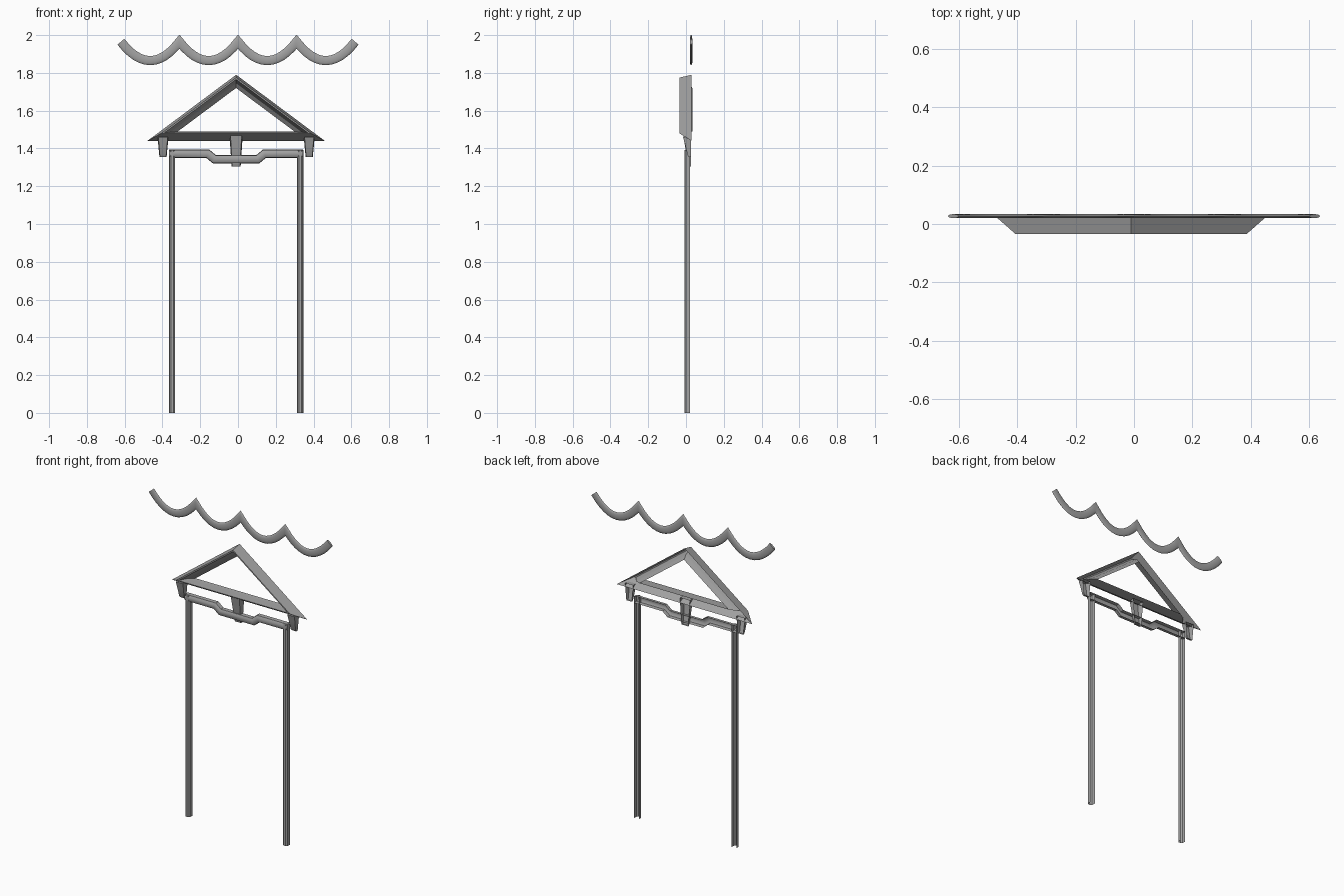
import bpy, bmesh, math
from mathutils import Vector

if "Cube" in bpy.data.objects:
    bpy.data.objects.remove(bpy.data.objects["Cube"])

CX = -0.01  # centre line of the doorway


def material(name, rgb):
    m = bpy.data.materials.new(name)
    m.diffuse_color = (*rgb, 1)
    m.use_nodes = True
    m.node_tree.nodes["Principled BSDF"].inputs["Base Color"].default_value = m.diffuse_color
    return m


STONE = material("grey_stone", (0.36, 0.36, 0.36))


def finish(name, bm, angle=35):
    """Orient faces outward (towards the front for open shells) and link."""
    bmesh.ops.recalc_face_normals(bm, faces=bm.faces)
    if sum(f.normal.y * f.calc_area() for f in bm.faces) > 1e-5:
        bmesh.ops.reverse_faces(bm, faces=bm.faces)
    me = bpy.data.meshes.new(name)
    bm.to_mesh(me)
    bm.free()
    me.materials.append(STONE)
    ob = bpy.data.objects.new(name, me)
    bpy.context.collection.objects.link(ob)
    bpy.context.view_layer.objects.active = ob
    ob.select_set(True)
    bpy.ops.object.shade_smooth_by_angle(angle=math.radians(angle))
    ob.select_set(False)
    return ob


def bridge(bm, rings, closed):
    """Join successive rings of vertices with quads."""
    n = len(rings[0])
    for a, b in zip(rings, rings[1:]):
        for i in range(n if closed else n - 1):
            j = (i + 1) % n
            bm.faces.new((a[i], a[j], b[j], b[i]))


def sweep(name, path, profile, closed=False, caps=False):
    """Sweep an (across, y) profile along a mitred path in the xz plane."""
    bm = bmesh.new()
    pts = [Vector(p) for p in path]
    rings = []
    for i, p in enumerate(pts):
        t0 = (p - pts[i - 1]).normalized() if i else None
        t1 = (pts[i + 1] - p).normalized() if i < len(pts) - 1 else None
        t0, t1 = t0 or t1, t1 or t0
        t = (t0 + t1).normalized()
        n = Vector((-t.y, t.x)) / max(t.dot(t1), 0.3)
        rings.append([bm.verts.new((p.x + n.x * u, y, p.y + n.y * u)) for u, y in profile])
    bridge(bm, rings, closed)
    if caps:
        bm.faces.new(rings[0])
        bm.faces.new(rings[-1])
    return finish(name, bm)


def channel(half):
    """Rounded moulding section, open at the back."""
    return [(-half, .022), (-half * .9, -.001), (-half * .4, -.008),
            (half * .4, -.008), (half * .9, -.001), (half, .022)]


# door posts
for side, x in (("left", -.349), ("right", .329)):
    sweep(side + "_post", [(x, 0), (x, 1.392)], channel(.0165))

# lintel with a dropped middle
sweep("lintel", [(CX + a, z) for a, z in (
    (-.355, 1.372), (-.15, 1.372), (-.115, 1.343),
    (.115, 1.343), (.15, 1.372), (.355, 1.372))], channel(.022))

# triangular pediment: nested triangles (rake inset, base inset, y)
bm = bmesh.new()
rings = []
for v, b, y in ((0, 0, .03), (.015, .04, -.035), (.024, .043, -.035),
                (.045, .046, .015), (.07, .05, .034)):
    top, base = 1.79 - v, 1.44 + b
    half = (top - base) / .745
    rings.append([bm.verts.new(c) for c in (
        (CX - half, y, base), (CX + half, y, base), (CX, y, top))])
bridge(bm, rings, True)
finish("pediment", bm, 20)


# tapered brackets under the pediment
def bracket(name, x, top, bottom, w_top, w_bottom):
    bm = bmesh.new()
    rings = []
    for f, yf in ((0, -.015), (.4, -.004), (.9, .008), (1, .014)):
        z = top + (bottom - top) * f
        w = w_top + (w_bottom - w_top) * f
        rings.append([bm.verts.new(c) for c in (
            (x - w, .026, z), (x - w * .85, yf, z), (x + w * .85, yf, z), (x + w, .026, z))])
    bridge(bm, rings, False)
    bm.faces.new(rings[0])
    bm.faces.new(rings[-1])
    finish(name, bm, 20)


bracket("centre_bracket", CX, 1.47, 1.305, .035, .024)
bracket("left_bracket", CX - .387, 1.46, 1.355, .029, .019)
bracket("right_bracket", CX + .387, 1.46, 1.355, .029, .019)

# scalloped garland: four hanging swags of flattened tube
SPAN, STEPS = .31, 12
path = []
for i in range(4 * STEPS + 1):
    u = (i % STEPS) / STEPS * 2 - 1
    path.append((-2 * SPAN + i * SPAN / STEPS, 1.865 + .1 * u * u))
section = [(.024 * math.cos(a), .027 + .007 * math.sin(a))
           for a in (k * math.tau / 12 for k in range(12))]
sweep("garland", path, section, closed=True, caps=True)
